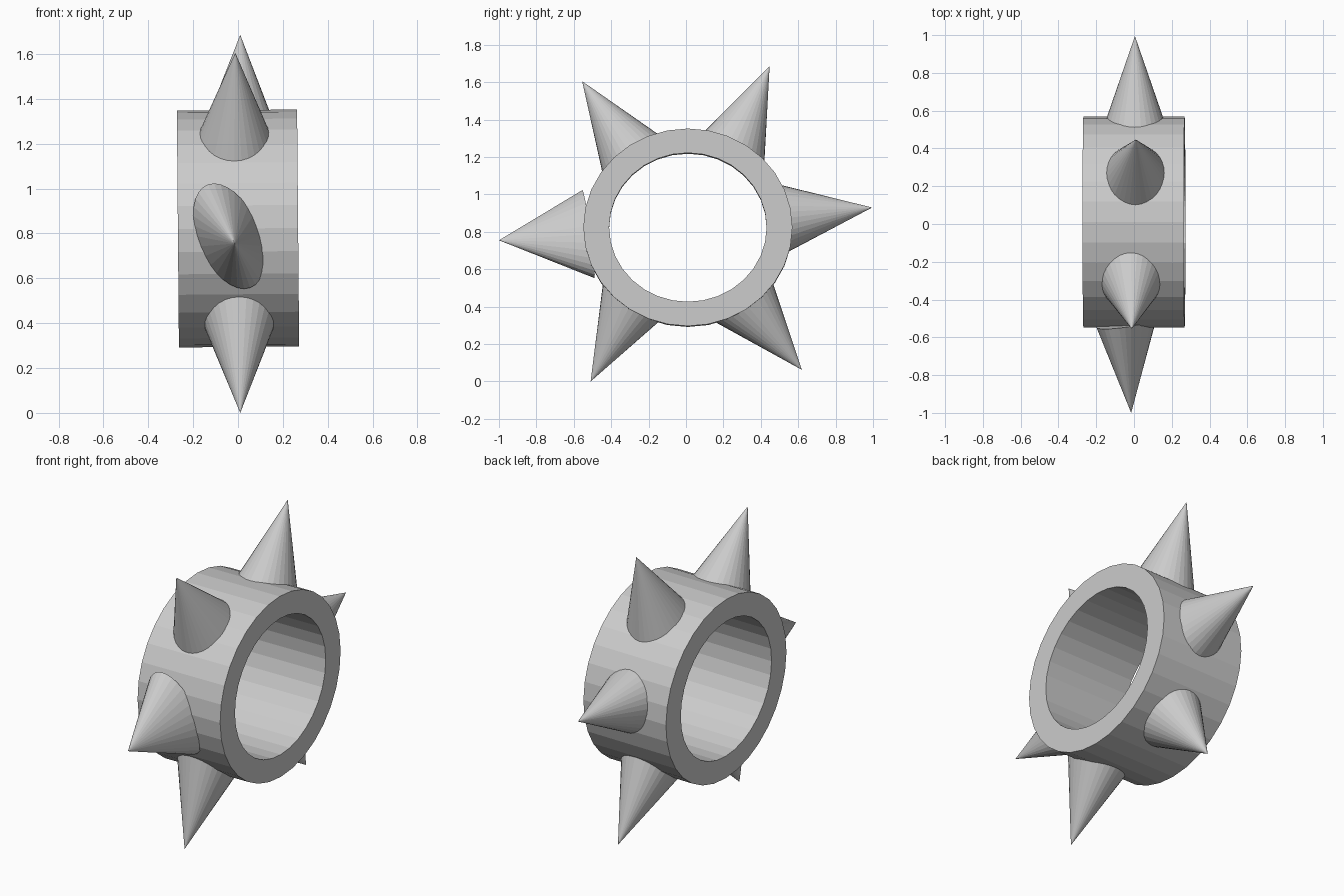
import bpy, bmesh, math
from mathutils import Vector, Matrix

if "Cube" in bpy.data.objects:
    bpy.data.objects.remove(bpy.data.objects["Cube"])

SIDES = 32


def finish(name, bm):
    bmesh.ops.recalc_face_normals(bm, faces=bm.faces)
    mesh = bpy.data.meshes.new(name)
    bm.to_mesh(mesh)
    bm.free()
    obj = bpy.data.objects.new(name, mesh)
    bpy.context.collection.objects.link(obj)
    return obj


def spike(name, tip, centre, u, v):
    """Cone from a tip down to an elliptical base with half-axes u and v."""
    bm = bmesh.new()
    apex = bm.verts.new(tip)
    rim = [bm.verts.new(centre + u * math.cos(a) + v * math.sin(a))
           for a in (2 * math.pi * i / SIDES for i in range(SIDES))]
    for i in range(SIDES):
        bm.faces.new((apex, rim[i], rim[(i + 1) % SIDES]))
    bm.faces.new(rim)
    return finish(name, bm)


# Band: slightly flattened tube lying along x
bm = bmesh.new()
loops = []
for ry, rz, x in ((0.559, 0.528, -0.268), (0.559, 0.528, 0.268),
                  (0.421, 0.398, 0.268), (0.421, 0.398, -0.268)):
    loops.append([bm.verts.new((x, ry * math.cos(2 * math.pi * i / SIDES),
                                rz * math.sin(2 * math.pi * i / SIDES)))
                  for i in range(SIDES)])
for k in range(4):
    a, b = loops[k], loops[(k + 1) % 4]
    for i in range(SIDES):
        j = (i + 1) % SIDES
        bm.faces.new((a[i], a[j], b[j], b[i]))
bm.transform(Matrix.Rotation(math.radians(-0.5), 4, 'Y'))
band = finish("band", bm)
band.location = (0, 0.01, 0.822)

# Spikes: name, tip x, base x, then (y, z) of tip and the two outline base points
SPIKES = [
    ("spike_top_back", 0.01, 0.008, (0.447, 1.685), (0.10, 1.34), (0.42, 1.19)),
    ("spike_top_front", -0.012, -0.016, (-0.555, 1.605), (-0.16, 1.33), (-0.45, 1.13)),
    ("spike_back", 0.005, 0.005, (0.995, 0.93), (0.51, 1.05), (0.55, 0.695)),
    ("spike_bottom_front", 0.01, 0.005, (-0.51, 0.0), (-0.447, 0.50), (-0.15, 0.315)),
    ("spike_bottom_back", 0.008, 0.005, (0.62, 0.062), (0.467, 0.52), (0.17, 0.31)),
]
for name, tx, bx, t, p, q in SPIKES:
    tip = Vector((tx, *t))
    # sink the base into the band wall
    p = tip + (Vector((bx, *p)) - tip) * 1.08
    q = tip + (Vector((bx, *q)) - tip) * 1.08
    spike(name, tip, (p + q) / 2, (p - q) / 2, Vector((0.174, 0, 0)))

# Front spike: skewed, its base barely meets the band
spike("spike_front", Vector((-0.015, -1.0, 0.755)), Vector((-0.04, -0.522, 0.788)),
      Vector((-0.067, -0.032, 0.235)), Vector((0.145, 0.012, 0)))
